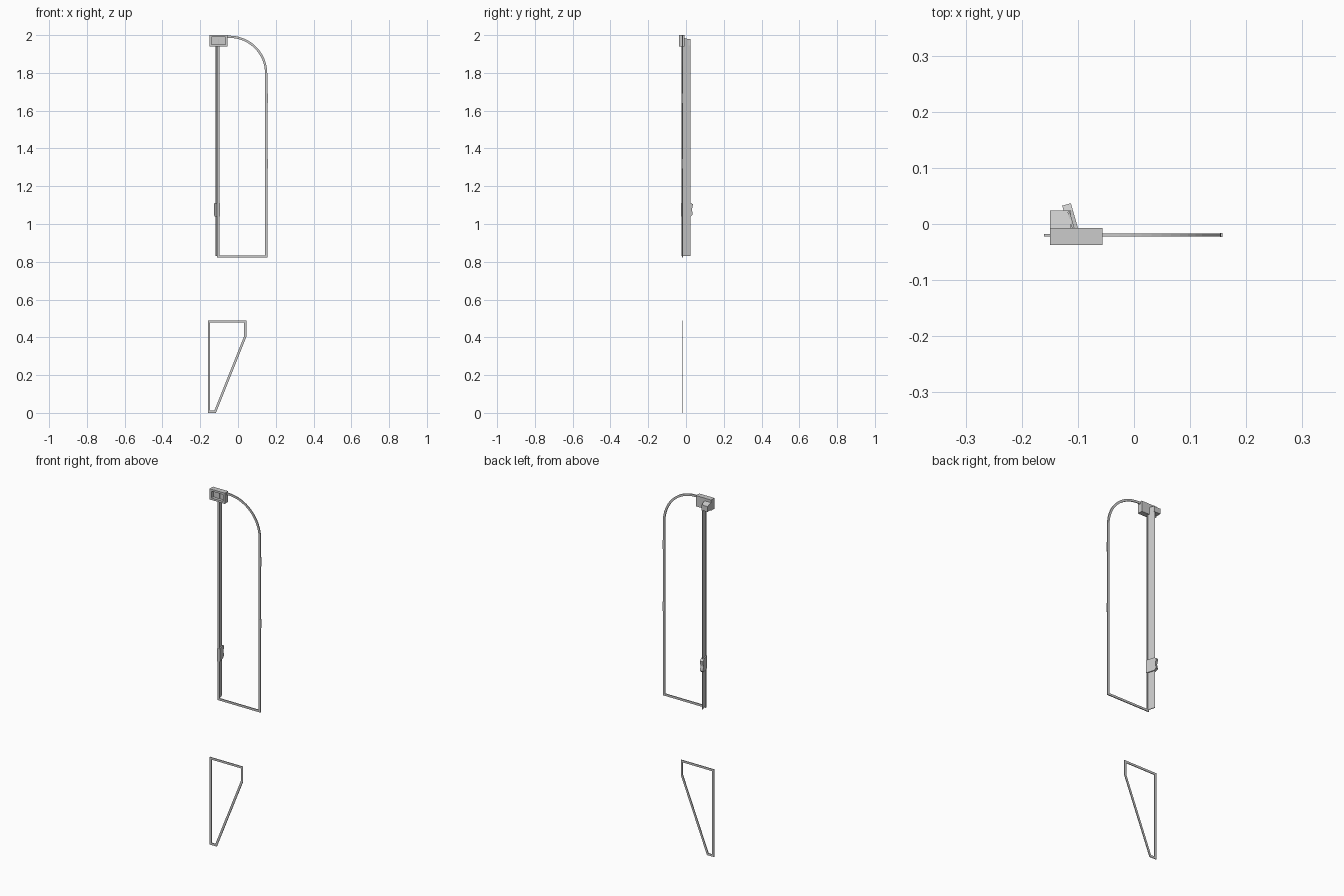
import bpy, bmesh, math
from mathutils import Matrix, Vector

if "Cube" in bpy.data.objects:
    bpy.data.objects.remove(bpy.data.objects["Cube"])

TILT = math.radians(16)


def finish(name, bm):
    bmesh.ops.recalc_face_normals(bm, faces=bm.faces)
    me = bpy.data.meshes.new(name)
    bm.to_mesh(me)
    bm.free()
    ob = bpy.data.objects.new(name, me)
    bpy.context.collection.objects.link(ob)
    return ob


def box(name, x0, x1, y0, y1, z0, z1, tilt=0, pivot=(0, 0, 0)):
    bm = bmesh.new()
    bmesh.ops.create_cube(bm, size=1)
    for v in bm.verts:
        v.co = Vector(((x0, x1)[v.co.x > 0], (y0, y1)[v.co.y > 0], (z0, z1)[v.co.z > 0]))
    bmesh.ops.rotate(bm, verts=bm.verts, cent=pivot, matrix=Matrix.Rotation(tilt, 3, 'Z'))
    return finish(name, bm)


def inset(pts, w):
    """Offset a counter-clockwise outline inwards with mitred corners."""
    out, n = [], len(pts)
    for i in range(n):
        p = Vector(pts[i])
        a = (p - Vector(pts[i - 1])).normalized()
        b = (Vector(pts[(i + 1) % n]) - p).normalized()
        na, nb = Vector((-a.y, a.x)), Vector((-b.y, b.x))
        out.append(p + (na + nb) * (w / (1 + na.dot(nb))))
    return out


def ring(name, pts, w, y0, y1):
    """Flat closed frame in the xz plane."""
    bm = bmesh.new()
    loops = [[bm.verts.new((p[0], y, p[1])) for p in outline]
             for outline, y in ((pts, y0), (inset(pts, w), y0), (inset(pts, w), y1), (pts, y1))]
    n = len(pts)
    for k in range(4):
        a, b = loops[k], loops[(k + 1) % 4]
        for i in range(n):
            j = (i + 1) % n
            bm.faces.new((a[i], a[j], b[j], b[i]))
    return finish(name, bm)


def prism(name, yz, x0, x1, tilt=0, pivot=(0, 0, 0)):
    """Side profile extruded along x."""
    bm = bmesh.new()
    f = bm.faces.new([bm.verts.new((x0, y, z)) for y, z in yz])
    r = bmesh.ops.extrude_face_region(bm, geom=[f])
    bmesh.ops.translate(bm, vec=(x1 - x0, 0, 0),
                        verts=[v for v in r['geom'] if isinstance(v, bmesh.types.BMVert)])
    bmesh.ops.rotate(bm, verts=bm.verts, cent=pivot, matrix=Matrix.Rotation(tilt, 3, 'Z'))
    return finish(name, bm)


# Upper frame with a rounded top corner
arc = [(-0.045 + 0.2 * math.cos(t), 1.797 + 0.2 * math.sin(t))
       for t in (math.pi / 2 * i / 16 for i in range(17))]
ring("upper_frame", [(-0.111, 0.822), (0.155, 0.822)] + arc + [(-0.111, 1.997)], 0.012, -0.022, -0.017)

# Lower tapered frame
ring("lower_frame", [(-0.16, 0), (-0.117, 0), (0.045, 0.405), (0.045, 0.49), (-0.16, 0.49)],
     0.012, -0.022, -0.018)

# Long side plate, angled backwards from the upper frame
pivot = (-0.104, -0.022, 0)
box("side_plate", -0.106, -0.102, -0.022, 0.024, 0.83, 1.98, TILT, pivot)

# Latch on the side plate
prism("latch", [(-0.024, 1.04), (0.024, 1.04), (0.036, 1.05), (0.031, 1.075), (0.037, 1.105),
                (0.024, 1.112), (-0.024, 1.112)], -0.112, -0.096, TILT, pivot)

# Corner housing: open-fronted box with a recessed panel
ring("housing_rim", [(-0.15, 1.94), (-0.056, 1.94), (-0.056, 2.0), (-0.15, 2.0)], 0.011, -0.037, -0.007)
box("housing_back", -0.14, -0.066, -0.02, -0.007, 1.95, 1.99)

# Rear bracket behind the housing
prism("rear_bracket", [(-0.007, 1.945), (0.024, 1.945), (0.024, 1.975), (-0.007, 1.985)], -0.15, -0.112)

# Small hinge tabs on the outer upright
for i, z in enumerate((1.32, 1.665)):
    box(f"hinge_tab_{i + 1}", 0.153, 0.158, -0.023, -0.016, z - 0.025, z + 0.025)
